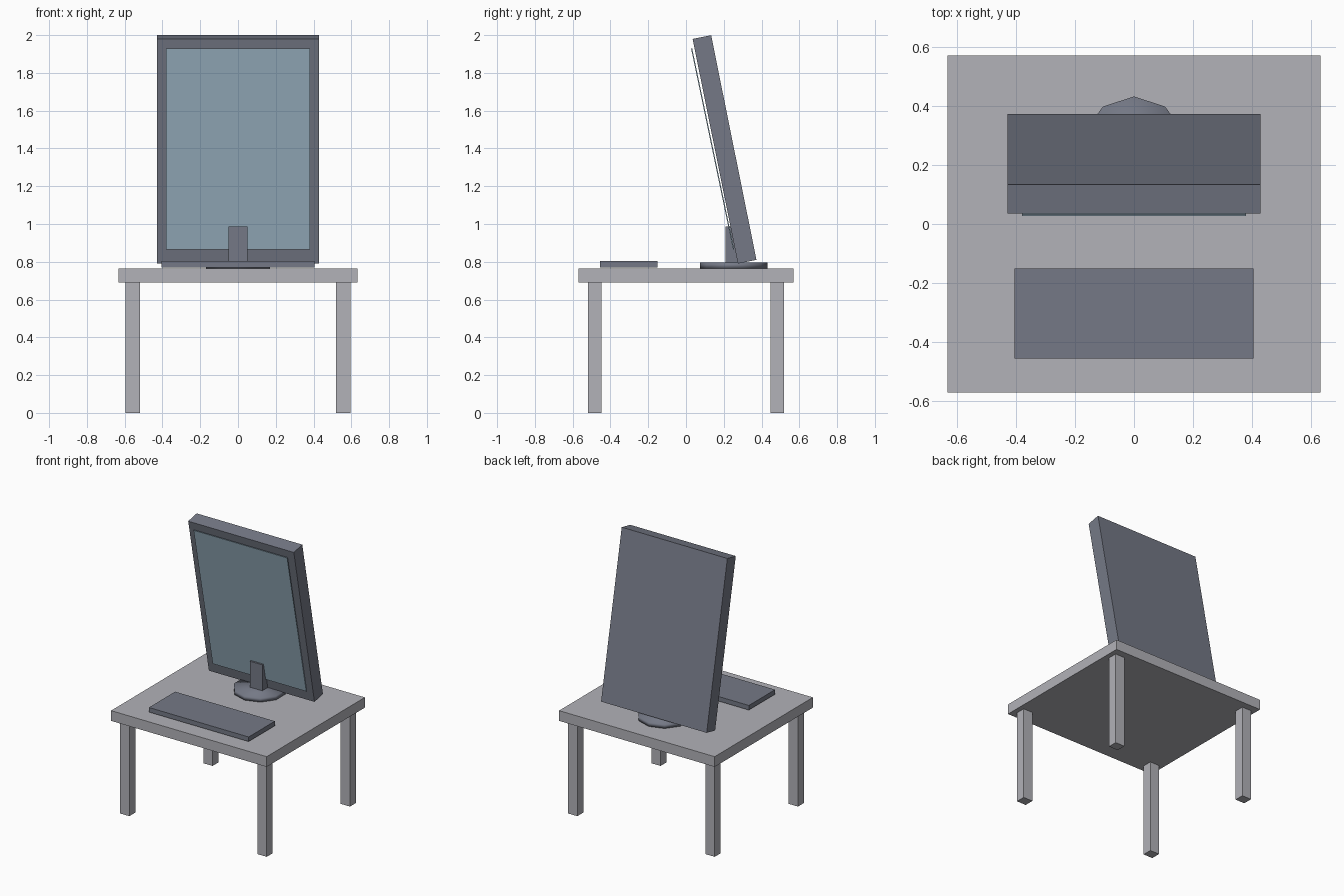
import bpy, math
from mathutils import Matrix

if "Cube" in bpy.data.objects:
    bpy.data.objects.remove(bpy.data.objects["Cube"])


def material(name, rgb):
    # sRGB 0-255 to linear
    lin = [(c / 255 / 12.92) if c < 10 else ((c / 255 + 0.055) / 1.055) ** 2.4 for c in rgb]
    m = bpy.data.materials.new(name)
    m.diffuse_color = (*lin, 1)
    m.use_nodes = True
    m.node_tree.nodes["Principled BSDF"].inputs["Base Color"].default_value = m.diffuse_color
    return m


table_grey = material("table grey", (178, 178, 184))
slate = material("slate casing", (117, 121, 134))
glass = material("pale blue screen", (155, 180, 196))


def box(name, size, centre, mat, tilt=0.0):
    bpy.ops.mesh.primitive_cube_add(size=1)
    ob = bpy.context.object
    ob.name = name
    ob.data.transform(Matrix.Diagonal((*size, 1)))
    ob.location = centre
    ob.rotation_euler.x = tilt
    ob.data.materials.append(mat)
    return ob


# Table
box("table_top", (1.264, 1.14, 0.075), (0, 0, 0.7275), table_grey)
for sx, side in ((-1, "left"), (1, "right")):
    for sy, end in ((-1, "front"), (1, "back")):
        box(f"{end}_{side}_leg", (0.076, 0.07, 0.69),
            (sx * 0.558, sy * 0.483, 0.345), table_grey)

# Keyboard
box("keyboard", (0.81, 0.304, 0.034), (0, -0.303, 0.788), slate)

# Monitor casing, leaning forward, with a thin raised screen
box("monitor_casing", (0.858, 0.1, 1.213), (0, 0.204, 1.395), slate, math.radians(11.4))
box("screen", (0.76, 0.006, 1.088), (0, 0.141, 1.397), glass, math.radians(11.8))

# Stand: upright neck on a ten-sided foot
box("stand_neck", (0.1, 0.065, 0.205), (0, 0.2425, 0.883), slate)
bpy.ops.mesh.primitive_cylinder_add(vertices=10, radius=0.179, depth=0.03,
                                    location=(0, 0.253, 0.78))
foot = bpy.context.object
foot.name = "stand_foot"
foot.data.materials.append(slate)
bpy.ops.object.shade_smooth()
